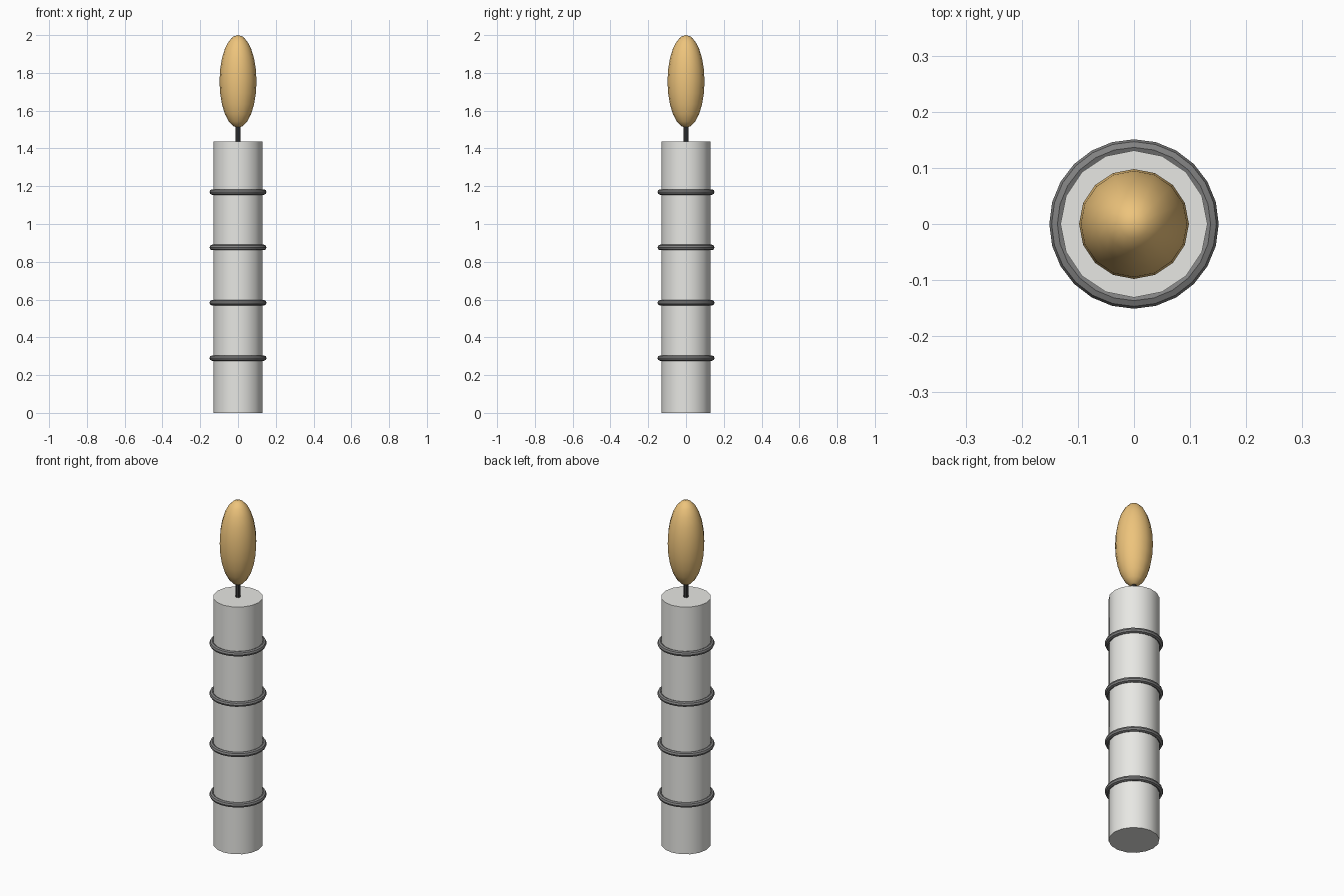
import bpy, math

if "Cube" in bpy.data.objects:
    bpy.data.objects.remove(bpy.data.objects["Cube"])


def finish(name, color):
    """Name the active object, smooth it and give it a colour."""
    ob = bpy.context.object
    ob.name = name
    bpy.ops.object.transform_apply(location=False, rotation=False, scale=True)
    bpy.ops.object.shade_smooth_by_angle(angle=math.radians(40))
    mat = bpy.data.materials.new(name + "_color")
    mat.diffuse_color = (*color, 1)
    mat.use_nodes = True
    mat.node_tree.nodes["Principled BSDF"].inputs["Base Color"].default_value = mat.diffuse_color
    ob.data.materials.append(mat)
    return ob


def cylinder(name, radius, z0, z1, sides, color):
    bpy.ops.mesh.primitive_cylinder_add(vertices=sides, radius=radius, depth=z1 - z0,
                                        location=(0, 0, (z0 + z1) / 2))
    return finish(name, color)


# Wax body and wick
cylinder("candle_body", 0.131, 0, 1.438, 16, (0.80, 0.80, 0.77))
cylinder("wick", 0.014, 1.43, 1.54, 8, (0.04, 0.04, 0.04))

# Evenly spaced bands around the body
for i in range(4):
    bpy.ops.mesh.primitive_torus_add(major_radius=0.1365, minor_radius=0.0145,
                                     major_segments=24, minor_segments=8,
                                     location=(0, 0, 0.29 + i * 0.293))
    finish(f"band_{i + 1}", (0.22, 0.22, 0.22))

# Flame: stretched sphere
bpy.ops.mesh.primitive_uv_sphere_add(segments=16, ring_count=12, radius=1,
                                     location=(0, 0, 1.755))
bpy.context.object.scale = (0.098, 0.098, 0.245)
finish("flame", (0.85, 0.55, 0.20))
